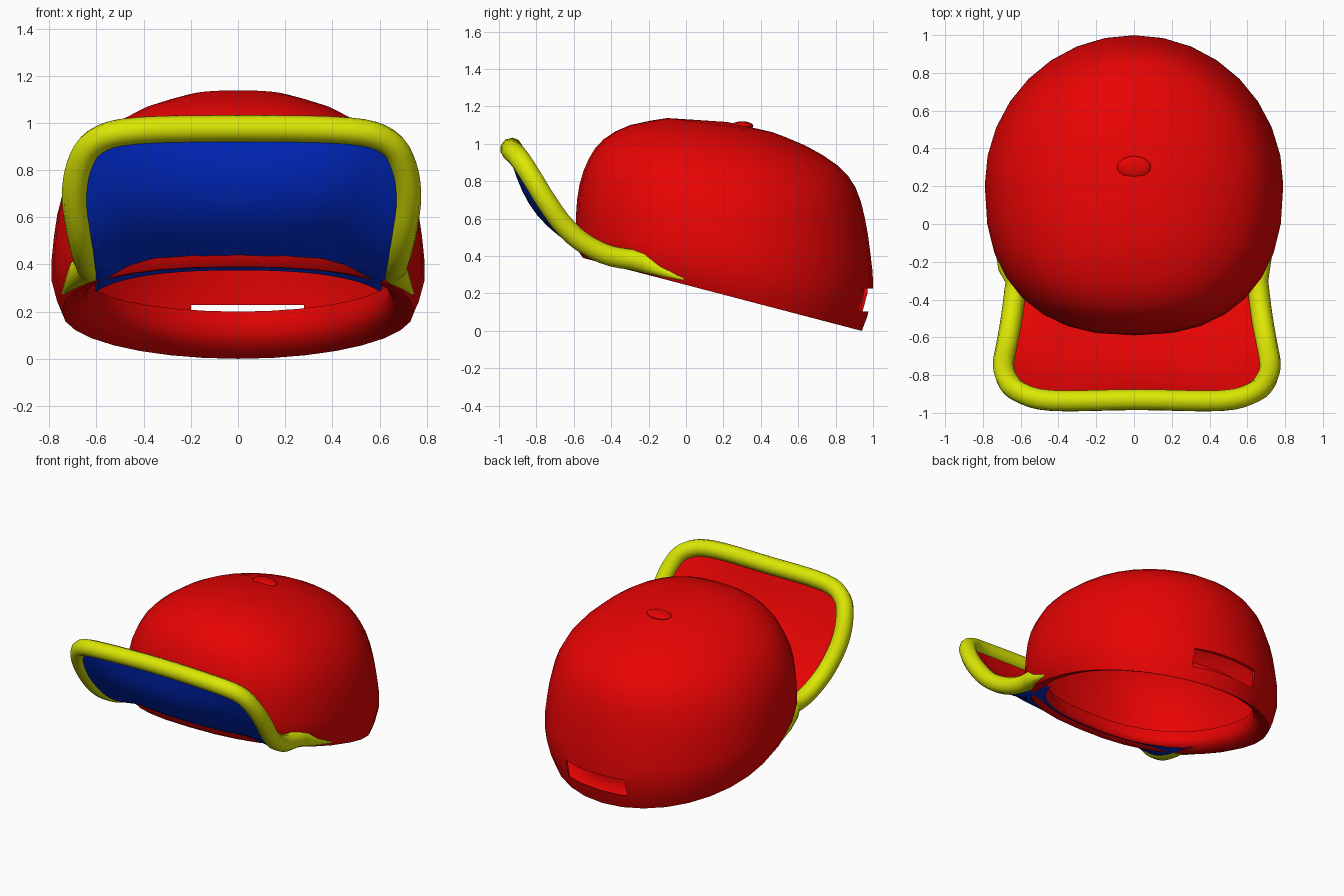
import bpy, bmesh, math
from mathutils import Vector

if "Cube" in bpy.data.objects:
    bpy.data.objects.remove(bpy.data.objects["Cube"])


def material(name, rgb):
    m = bpy.data.materials.new(name)
    m.diffuse_color = (*rgb, 1)
    m.use_nodes = True
    m.node_tree.nodes["Principled BSDF"].inputs["Base Color"].default_value = m.diffuse_color
    return m


RED = material("red cloth", (0.80, 0.001, 0.001))
BLUE = material("blue lining", (0.0008, 0.03, 0.76))
YELLOW = material("yellow trim", (0.72, 0.81, 0.001))


def smooth_path(pts, steps):
    """Catmull-Rom resampling of tuples of any length."""
    out = []
    for i in range(len(pts) - 1):
        a, b, c, d = pts[max(i - 1, 0)], pts[i], pts[i + 1], pts[min(i + 2, len(pts) - 1)]
        for k in range(steps):
            t = k / steps
            out.append(tuple(0.5 * (2 * q + (r - p) * t + (2 * p - 5 * q + 4 * r - s) * t * t
                             + (3 * q - p - 3 * r + s) * t ** 3) for p, q, r, s in zip(a, b, c, d)))
    return out + [pts[-1]]


def finish(obj, mat, angle=50):
    obj.data.materials.append(mat)
    bpy.ops.object.select_all(action='DESELECT')
    bpy.context.view_layer.objects.active = obj
    obj.select_set(True)
    bpy.ops.object.shade_smooth_by_angle(angle=math.radians(angle))


def mesh_object(name, verts, faces):
    me = bpy.data.meshes.new(name)
    me.from_pydata(verts, [], faces)
    bm = bmesh.new()
    bm.from_mesh(me)
    bmesh.ops.recalc_face_normals(bm, faces=bm.faces)
    bm.to_mesh(me)
    bm.free()
    obj = bpy.data.objects.new(name, me)
    bpy.context.collection.objects.link(obj)
    return obj


def ring_point(ring, a):
    """Point on a tilted oval, squarer at the front; a = 0 faces -y."""
    yf, zf, yb, zb, w = ring
    c, s = math.cos(a), math.sin(a)
    e = 2 / 2.4 if c > 0 else 1
    x = w * math.copysign(abs(s) ** e, s)
    y = (yf + yb) / 2 - (yb - yf) / 2 * math.copysign(abs(c) ** e, c)
    return (x, y, zf + (zb - zf) * (y - yf) / (yb - yf))


N = 32


def loft(rings):
    vs = [ring_point(r, 2 * math.pi * k / N) for r in rings for k in range(N)]
    fs = [(i * N + k, i * N + (k + 1) % N, (i + 1) * N + (k + 1) % N, (i + 1) * N + k)
          for i in range(len(rings) - 1) for k in range(N)]
    return vs, fs


# Crown: rings as front y, front z, back y, back z, half width
outer = [(-.55, .39, .94, .0, .745), (-.585, .46, 1.0, .2, .79), (-.588, .62, .985, .42, .78),
         (-.57, .78, .955, .61, .745), (-.52, .92, .905, .77, .67), (-.44, 1.025, .81, .885, .56),
         (-.30, 1.10, .64, .99, .41), (-.1, 1.138, .46, 1.063, .23)]
inner = [(f + .02, zf - .01, b - .02, zb - .01, w - .02) for f, zf, b, zb, w in outer[1:]]
rings = smooth_path(inner[::-1] + outer, 2)
verts, faces = loft(rings)
lo, hi = len(verts), len(verts) + 1
verts += [(0, .2, 1.1), (0, .22, 1.117)]
last = (len(rings) - 1) * N
for k in range(N):
    faces += [(lo, (k + 1) % N, k), (hi, last + k, last + (k + 1) % N)]
crown = mesh_object("crown", verts, faces)

# Slot in the back of the crown
bpy.ops.mesh.primitive_cube_add(size=1, location=(.04, .98, .165))
cutter = bpy.context.object
cutter.name = "back_slot_cutter"
cutter.scale = (.48, .16, .125)
cutter.hide_render = True
mod = crown.modifiers.new("back slot", 'BOOLEAN')
mod.operation, mod.solver, mod.object = 'DIFFERENCE', 'EXACT', cutter
bpy.ops.object.select_all(action='DESELECT')
bpy.context.view_layer.objects.active = crown
crown.select_set(True)
bpy.ops.object.modifier_apply(modifier=mod.name)
bpy.data.objects.remove(cutter)
finish(crown, RED)

# Sweatband: rolled lip turned up inside the rim
band = [(-.55, .39, .94, .0, .745), (-.51, .39, .885, .04, .685),
        (-.475, .42, .845, .11, .645), (-.48, .49, .855, .2, .655)]
finish(mesh_object("sweatband", *loft(smooth_path(band, 2))), RED)

# Small button fold on top
bpy.ops.mesh.primitive_uv_sphere_add(segments=16, ring_count=8, location=(0, .3, 1.096))
button = bpy.context.object
button.name = "top_button"
button.scale = (.09, .06, .024)
finish(button, RED)

# Outer edge of the upturned brim, half path from side to centre
half = [(.63, -.22, .375), (.65, -.4, .40), (.67, -.54, .465), (.69, -.65, .56), (.705, -.745, .69),
        (.685, -.825, .82), (.62, -.89, .92), (.45, -.935, .967), (0, -.93, .976)]
full = half + [(-x, y, z) for x, y, z in half[-2::-1]]
edge = [Vector((x + .015, y, z)) for x, y, z in smooth_path(full, 4)]

# Brim sheets: loft from the crown rim to the edge path, bulging forward
lengths = [0]
for p, q in zip(edge, edge[1:]):
    lengths.append(lengths[-1] + (q - p).length)


def brim_sheet(name, start, offset, sag_depth, mat):
    rows, vs, n = 10, [], len(edge)
    for j in range(rows + 1):
        t = j / rows
        for p, l in zip(edge, lengths):
            u = 1 - 2 * l / lengths[-1]
            rim = Vector(ring_point(start, 1.15 * u))
            sag = sag_depth * math.sin(math.pi * t) * (1 - u * u)
            vs.append(rim.lerp(p, t) + Vector((0, -.85, -.5)) * (sag + offset * t))
    fs = [(j * n + k, j * n + k + 1, (j + 1) * n + k + 1, (j + 1) * n + k)
          for j in range(rows) for k in range(n - 1)]
    finish(mesh_object(name, vs, fs), mat)


brim_sheet("brim_top", (-.54, .42, .94, .04, .74), -.008, .06, RED)
brim_sheet("brim_underside", (-.465, .375, .85, .03, .65), .02, .105, BLUE)

# Yellow trim tube with tapered tails along the crown sides
tail = [(.735, -.01, .28, .2), (.705, -.13, .32, .55), (.66, -.22, .37, 1.1)]
pts = ([(x, y, z, r) for x, y, z, r in tail] + [(*p, 1) for p in edge[2:-2]]
       + [(-x, y, z, r) for x, y, z, r in tail[::-1]])
cu = bpy.data.curves.new("brim_trim", 'CURVE')
cu.dimensions = '3D'
cu.bevel_depth, cu.bevel_resolution, cu.use_fill_caps = .057, 3, True
sp = cu.splines.new('POLY')
sp.points.add(len(pts) - 1)
for point, (x, y, z, r) in zip(sp.points, pts):
    point.co, point.radius = (x, y, z, 1), r
trim = bpy.data.objects.new("brim_trim", cu)
bpy.context.collection.objects.link(trim)
bpy.ops.object.select_all(action='DESELECT')
bpy.context.view_layer.objects.active = trim
trim.select_set(True)
bpy.ops.object.convert(target='MESH')
finish(bpy.context.object, YELLOW)
